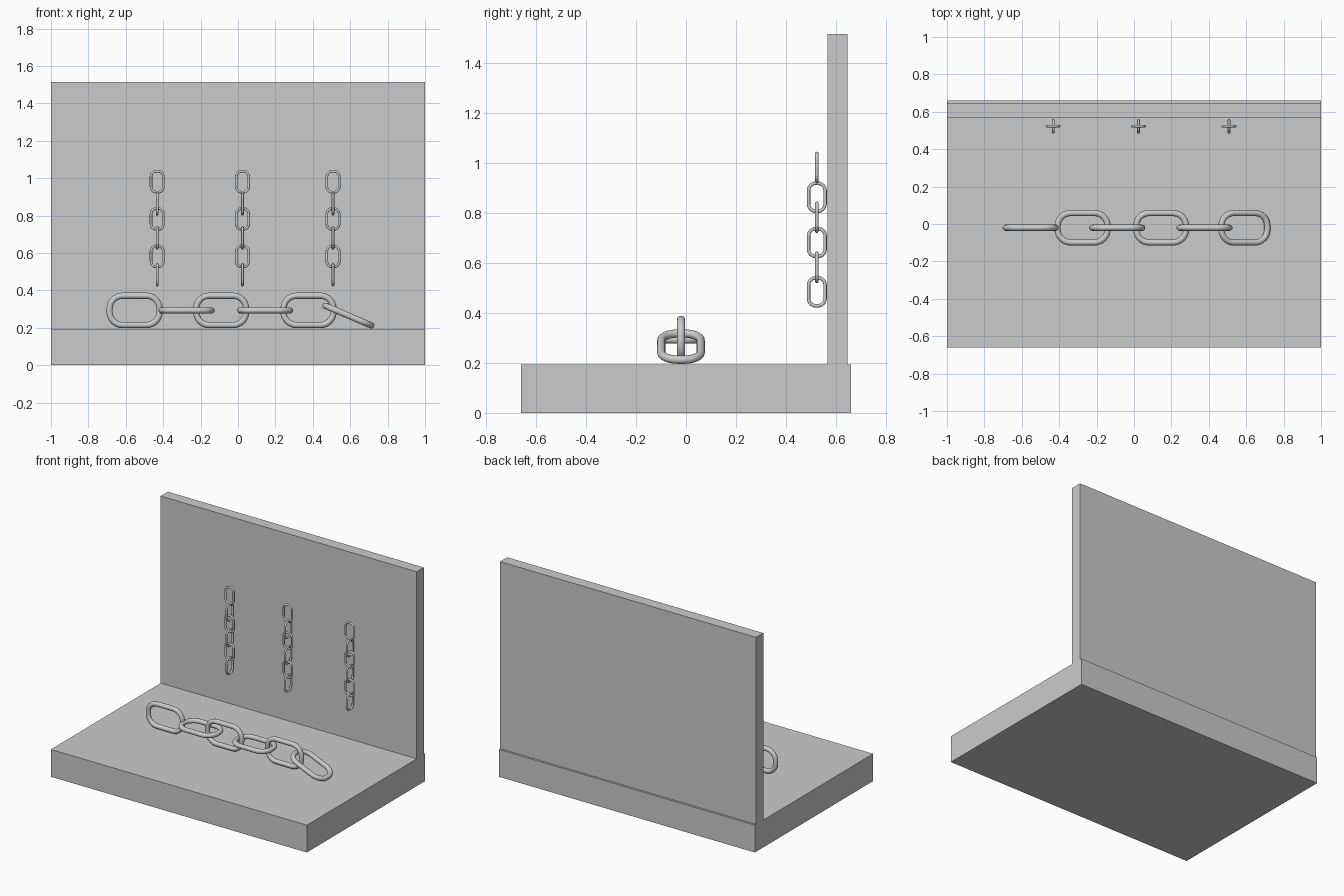
import bpy, bmesh
from math import sin, cos, pi, radians
from mathutils import Vector

if "Cube" in bpy.data.objects:
    bpy.data.objects.remove(bpy.data.objects["Cube"])

LENGTH, WIDTH, WIRE = 0.30, 0.19, 0.0165   # outer size and wire radius of a large link


def box(name, lo, hi):
    lo, hi = Vector(lo), Vector(hi)
    bpy.ops.mesh.primitive_cube_add(size=1, location=(lo + hi) / 2)
    ob = bpy.context.object
    ob.name = name
    ob.scale = hi - lo
    bpy.ops.object.transform_apply(location=False, rotation=False, scale=True)


def link_mesh():
    # round wire swept around a rounded oval lying in the local xy plane
    steps, sides, r = 8, 12, 0.07
    a, b = LENGTH / 2 - WIRE - r, WIDTH / 2 - WIRE - r
    bm = bmesh.new()
    rings = []
    for q, (sx, sy) in enumerate([(1, 1), (-1, 1), (-1, -1), (1, -1)]):
        for i in range(steps + 1):
            t = (q + i / steps) * pi / 2
            out = Vector((cos(t), sin(t), 0))
            mid = Vector((sx * a, sy * b, 0)) + out * r
            rings.append([bm.verts.new(mid + out * WIRE * cos(u) + Vector((0, 0, WIRE * sin(u))))
                          for u in (2 * pi * k / sides for k in range(sides))])
    for i, ring in enumerate(rings):
        nxt = rings[(i + 1) % len(rings)]
        for k in range(sides):
            m = (k + 1) % sides
            bm.faces.new((ring[k], nxt[k], nxt[m], ring[m]))
    bmesh.ops.recalc_face_normals(bm, faces=bm.faces)
    for f in bm.faces:
        f.smooth = True
    me = bpy.data.meshes.new("chain_link")
    bm.to_mesh(me)
    bm.free()
    return me


mesh = link_mesh()


def link(name, loc, rot, scale=1.0):
    ob = bpy.data.objects.new(name, mesh)
    ob.location, ob.rotation_euler, ob.scale = loc, rot, (scale,) * 3
    bpy.context.collection.objects.link(ob)


# Floor slab and back wall
box("floor_slab", (-1, -0.66, 0), (1, 0.66, 0.193))
box("back_wall", (-1, 0.566, 0.193), (1, 0.646, 1.514))

# Large chain on the floor, upright and flat links alternating
for i, x in enumerate([-0.553, -0.275, -0.09, 0.145, 0.377]):
    link(f"floor_chain_link_{i + 1}", (x, -0.02, 0.293), (0 if i % 2 else pi / 2, 0, 0))
# Tilted last link, resting on the floor
link("floor_chain_link_6", (0.59, -0.02, 0.265), (0, radians(23.2), 0))

# Three small chains hanging in front of the wall
for c, x in enumerate([-0.432, 0.024, 0.508]):
    for i, z in enumerate([0.981, 0.862, 0.782, 0.681, 0.582, 0.484]):
        link(f"hanging_chain_{c + 1}_link_{i + 1}", (x, 0.523, z),
             (pi / 2, pi / 2, pi / 2 if i % 2 else 0), 0.42)
